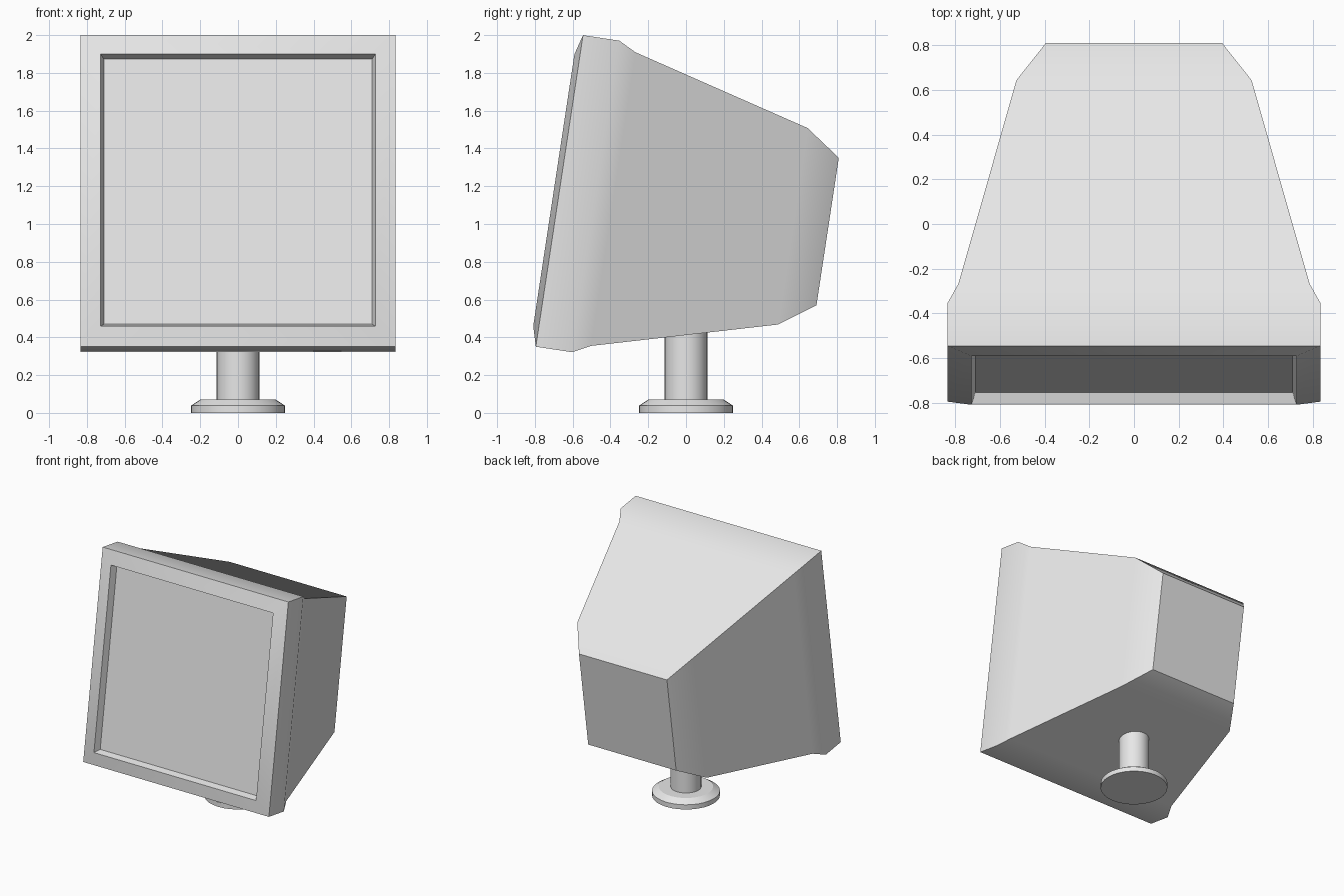
import bpy, bmesh, math
from mathutils import Vector

if "Cube" in bpy.data.objects:
    bpy.data.objects.remove(bpy.data.objects["Cube"])

grey = bpy.data.materials.new("light_grey_plastic")
grey.diffuse_color = (0.8, 0.8, 0.8, 1)
grey.use_nodes = True
grey.node_tree.nodes["Principled BSDF"].inputs["Base Color"].default_value = grey.diffuse_color


def finish(name, bm):
    bmesh.ops.recalc_face_normals(bm, faces=bm.faces)
    mesh = bpy.data.meshes.new(name)
    bm.to_mesh(mesh)
    bm.free()
    mesh.materials.append(grey)
    ob = bpy.data.objects.new(name, mesh)
    bpy.context.collection.objects.link(ob)
    bpy.ops.object.select_all(action='DESELECT')
    ob.select_set(True)
    bpy.context.view_layer.objects.active = ob
    bpy.ops.object.shade_smooth_by_angle(angle=math.radians(32))
    return ob


def loft(name, rings):
    """Skin a list of equal-length point rings and cap both ends."""
    bm = bmesh.new()
    loops = [[bm.verts.new(p) for p in ring] for ring in rings]
    n = len(loops[0])
    for a, b in zip(loops, loops[1:]):
        for i in range(n):
            j = (i + 1) % n
            bm.faces.new((a[i], a[j], b[j], b[i]))
    bm.faces.new(loops[0])
    bm.faces.new(loops[-1])
    return finish(name, bm)


# Tilted display casing: square sections, from the recessed screen to the back
tilt = math.atan2(0.25, 1.65)
up = Vector((0, math.sin(tilt), math.cos(tilt)))
back = Vector((0, math.cos(tilt), -math.sin(tilt)))
side = Vector((1, 0, 0))
centre = Vector((0, -0.67, 1.175))


def square(depth, half):
    return [centre + back * depth + side * (sx * half) + up * (sz * half)
            for sx, sz in ((-1, -1), (1, -1), (1, 1), (-1, 1))]


sections = [(0.023, 0.71), (-0.03, 0.728), (0, 0.834), (0.194, 0.834),
            (0.288, 0.786), (1.249, 0.526), (1.436, 0.395)]
loft("monitor_casing", [square(d, h) for d, h in sections])


# Round stand: bevelled foot and post
def circle(r, z, n=32):
    return [(r * math.cos(2 * math.pi * i / n), r * math.sin(2 * math.pi * i / n), z)
            for i in range(n)]


loft("stand_foot", [circle(r, z) for r, z in ((0.25, 0), (0.25, 0.038), (0.2, 0.07))])
loft("stand_post", [circle(r, z) for r, z in ((0.113, 0.06), (0.113, 0.47))])
